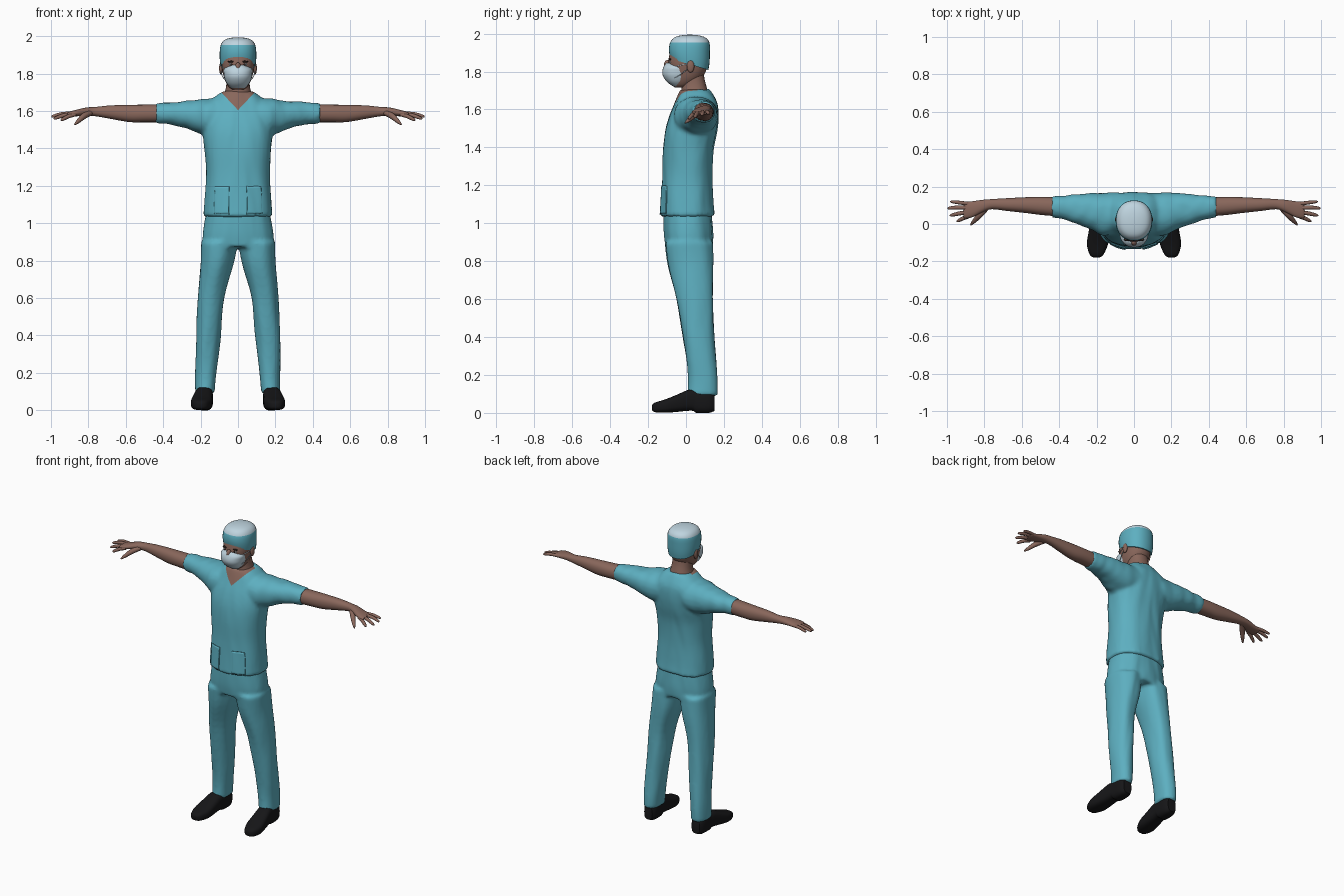
import bpy, bmesh, math
from mathutils import Matrix, Vector, noise

if "Cube" in bpy.data.objects:
    bpy.data.objects.remove(bpy.data.objects["Cube"])


def material(name, rgb, rough=0.8):
    m = bpy.data.materials.new(name)
    m.use_nodes = True
    m.diffuse_color = (*rgb, 1)
    node = m.node_tree.nodes["Principled BSDF"]
    node.inputs["Base Color"].default_value = (*rgb, 1)
    node.inputs["Roughness"].default_value = rough
    return m


TEAL = material("teal cloth", (0.11, 0.43, 0.53))
WHITE = material("pale cloth", (0.52, 0.66, 0.74))
SKIN = material("brown skin", (0.25, 0.135, 0.105))
BLACK = material("black leather", (0.008, 0.008, 0.009))
DARK = material("dark brown", (0.03, 0.018, 0.014))


def spline(rings, steps):
    """Smoothly interpolate ring values, passing through every ring."""
    out = []
    for i in range(len(rings) - 1):
        a, b = rings[max(i - 1, 0)], rings[i]
        c, d = rings[i + 1], rings[min(i + 2, len(rings) - 1)]
        for k in range(steps):
            t = k / steps
            out.append([q + 0.5 * t * (r - p + t * (2 * p - 5 * q + 4 * r - s + t * (3 * (q - r) + s - p)))
                        for p, q, r, s in zip(a, b, c, d)])
    return out + [list(rings[-1])]


def loft(bm, rings, axis="z", side=1, power=2.2, n=32, steps=4):
    """Rings are (position, centre a, centre b, radius a, radius b, tilt)."""
    rows = []
    for ring in spline([(*r, 0)[:6] for r in rings], steps):
        t, a, b, ra, rb, tilt = ring
        row = []
        for k in range(n):
            c, s = math.cos(math.tau * k / n), math.sin(math.tau * k / n)
            u = ra * math.copysign(abs(c) ** (2 / power), c)
            v = rb * math.copysign(abs(s) ** (2 / power), s)
            w = t + tilt * v
            co = {"z": (a + u, b + v, w), "x": (w, a + u, b + v), "y": (a + u, w, b + v)}[axis]
            row.append(bm.verts.new((co[0] * side, co[1], co[2])))
        rows.append(row)
    for lo, hi in zip(rows, rows[1:]):
        for k in range(n):
            bm.faces.new((lo[k], lo[(k + 1) % n], hi[(k + 1) % n], hi[k]))
    bm.faces.new(rows[0])
    bm.faces.new(rows[-1])


def ball(bm, centre, size):
    bmesh.ops.create_uvsphere(bm, u_segments=20, v_segments=12, radius=1,
                              matrix=Matrix.Translation(centre) @ Matrix.Diagonal((*size, 1)))


def finish(name, bm, *mats):
    bmesh.ops.recalc_face_normals(bm, faces=bm.faces)
    me = bpy.data.meshes.new(name)
    bm.to_mesh(me)
    bm.free()
    for m in mats:
        me.materials.append(m)
    obj = bpy.data.objects.new(name, me)
    bpy.context.collection.objects.link(obj)
    bpy.ops.object.select_all(action="DESELECT")
    obj.select_set(True)
    bpy.context.view_layer.objects.active = obj
    bpy.ops.object.shade_smooth_by_angle(angle=math.radians(50))
    return obj


def fuse(bm, voxel):
    """Blend overlapping lofts into one skin and add soft cloth folds."""
    obj = finish("blend", bm)
    rem = obj.modifiers.new("blend", "REMESH")
    rem.mode, rem.voxel_size = "VOXEL", voxel
    smo = obj.modifiers.new("soften", "SMOOTH")
    smo.iterations, smo.factor = 4, 0.5
    out = bmesh.new()
    out.from_object(obj, bpy.context.evaluated_depsgraph_get())
    bpy.data.objects.remove(obj)
    out.normal_update()
    for v, nrm in [(v, v.normal.copy()) for v in out.verts]:
        fold = noise.noise(Vector((v.co.x * 14, v.co.y * 14, v.co.z * 5 + abs(v.co.x) * 12)))
        v.co += nrm * fold * 0.005
    return out


# Shirt: torso and sleeves, with the V neck cut in
bm = bmesh.new()
loft(bm, [(1.035, 0, .01, .184, .145), (1.12, 0, .008, .178, .137), (1.25, 0, .008, .17, .131),
          (1.38, 0, .012, .178, .133), (1.48, 0, .027, .188, .138), (1.56, 0, .042, .188, .131),
          (1.63, 0, .054, .165, .113), (1.68, 0, .051, .118, .09), (1.705, 0, .047, .082, .075)], power=2.4)
for s in (1, -1):
    loft(bm, [(.05, .055, 1.57, .11, .1), (.16, .052, 1.567, .115, .1), (.22, .066, 1.572, .1, .087),
              (.3, .079, 1.583, .081, .068), (.38, .087, 1.588, .064, .057), (.44, .09, 1.588, .058, .053)],
         "x", s)
bm = fuse(bm, 0.011)
for s in (1, -1):
    bmesh.ops.bisect_plane(bm, geom=bm.verts[:] + bm.edges[:] + bm.faces[:],
                           plane_co=(0, 0, 1.605), plane_no=(-1.06 * s, 0, 1))
for f in bm.faces:
    c = f.calc_center_median()
    f.material_index = int(c.z > 1.605 + 1.06 * abs(c.x) and c.y < 0.06)
shirt = finish("shirt", bm, TEAL, SKIN)

# Shirt pockets wrapped on the front
for side, s in (("left", 1), ("right", -1)):
    bm = bmesh.new()
    bmesh.ops.create_grid(bm, x_segments=14, y_segments=14, size=0.5,
                          matrix=Matrix.Translation((s * .108, -.17, 1.125)) @
                          Matrix.Rotation(math.pi / 2, 4, "X") @ Matrix.Diagonal((.11, .15, 1, 1)))
    pocket = finish(side + "_pocket", bm, TEAL)
    wrap = pocket.modifiers.new("wrap", "SHRINKWRAP")
    wrap.target, wrap.wrap_mode, wrap.offset = shirt, "ABOVE_SURFACE", 0.003
    thick = pocket.modifiers.new("thickness", "SOLIDIFY")
    thick.thickness, thick.offset = 0.006, 0

# Trousers
bm = bmesh.new()
loft(bm, [(.87, 0, .015, .19, .124), (.95, 0, .013, .187, .13), (1.06, 0, .01, .168, .126)], power=2.4)
for s in (1, -1):
    loft(bm, [(.09, .176, .088, .052, .078), (.2, .172, .087, .056, .078), (.4, .158, .067, .066, .084),
              (.6, .144, .045, .071, .097), (.78, .112, .025, .088, .12), (.9, .1, .015, .098, .127)],
         side=s)
finish("trousers", fuse(bm, 0.011), TEAL)

# Neck and head
bm = bmesh.new()
loft(bm, [(1.64, 0, .052, .09, .078), (1.71, 0, .043, .068, .068), (1.76, 0, .036, .061, .062),
          (1.82, 0, .03, .06, .06)])
finish("neck", bm, SKIN)
bm = bmesh.new()
loft(bm, [(1.715, 0, -.028, .03, .03), (1.73, 0, -.018, .05, .055), (1.76, 0, -.002, .068, .08),
          (1.8, 0, .006, .08, .098), (1.85, 0, .01, .088, .104), (1.9, 0, .015, .088, .1)])
ball(bm, (0, -.098, 1.835), (.015, .018, .026))
for s in (1, -1):
    ball(bm, (s * .091, .024, 1.828), (.01, .02, .033))
finish("head", bm, SKIN)

# Eyes and brows
for side, s in (("left", 1), ("right", -1)):
    for part, mat, at, size in (("eye", WHITE, (.034, -.081, 1.849), (.014, .008, .006)),
                                ("iris", DARK, (.034, -.085, 1.849), (.006, .006, .006)),
                                ("brow", DARK, (.036, -.084, 1.864), (.02, .007, .005))):
        bm = bmesh.new()
        ball(bm, (at[0] * s, at[1], at[2]), size)
        finish(side + "_" + part, bm, mat)

# Face mask
bm = bmesh.new()
loft(bm, [(1.722, 0, -.045, .034, .024), (1.745, 0, -.045, .058, .055), (1.775, 0, -.045, .072, .076),
          (1.8, 0, -.045, .076, .08), (1.825, 0, -.045, .074, .073), (1.85, 0, -.045, .04, .062, .1)])
finish("face_mask", bm, WHITE)


def tubes(name, paths, mat, depth):
    """Paths are lists of (x, y, z, relative radius)."""
    cu = bpy.data.curves.new(name, "CURVE")
    cu.dimensions, cu.bevel_depth, cu.bevel_resolution, cu.use_fill_caps = "3D", depth, 3, True
    for path in paths:
        sp = cu.splines.new("POLY")
        pts = spline(path, 4)
        sp.points.add(len(pts) - 1)
        for p, (x, y, z, r) in zip(sp.points, pts):
            p.co, p.radius = (x, y, z, 1), r
        sp.use_smooth = True
    cu.materials.append(mat)
    bpy.context.collection.objects.link(bpy.data.objects.new(name, cu))


tubes("mask_straps", [[(s * .068, -.06, z, 1), (s * .085, -.02, z + d, 1), (s * .095, .035, 1.84, 1)]
                      for s in (1, -1) for z, d in ((1.825, .01), (1.765, .025))], WHITE, 0.002)

# Surgical cap: teal band and pale crown
bm = bmesh.new()
loft(bm, [(1.838, 0, .018, .093, .1, -.3), (1.87, 0, .018, .097, .106, -.22), (1.91, 0, .018, .098, .108, -.1),
          (1.952, 0, .02, .093, .104), (1.978, 0, .02, .075, .084), (1.99, 0, .02, .045, .05),
          (1.994, 0, .02, .012, .014)], steps=3)
for f in bm.faces:
    f.material_index = int(f.calc_center_median().z > 1.952)
finish("cap", bm, TEAL, WHITE)

# Arms, hands and shoes
for side, s in (("left", 1), ("right", -1)):
    bm = bmesh.new()
    loft(bm, [(.4, .091, 1.588, .051, .048), (.5, .097, 1.587, .048, .047), (.58, .101, 1.587, .042, .046),
              (.68, .104, 1.594, .034, .036), (.76, .106, 1.597, .027, .025), (.81, .096, 1.597, .033, .022),
              (.86, .08, 1.59, .042, .018), (.9, .074, 1.584, .044, .013), (.912, .073, 1.582, .038, .008)],
         "x", s, n=24)
    finish(side + "_arm", bm, SKIN)
    fingers = [[(.88, .108, 1.587, 1), (.93, .114, 1.586, 1), (.97, .119, 1.578, .8), (.982, .12, 1.575, .3)],
               [(.88, .086, 1.587, 1.1), (.94, .088, 1.584, 1.1), (.985, .085, 1.573, .85), (.997, .084, 1.569, .3)],
               [(.88, .064, 1.584, 1.1), (.93, .057, 1.577, 1.1), (.972, .048, 1.563, .85), (.985, .045, 1.558, .3)],
               [(.87, .046, 1.582, 1.1), (.905, .034, 1.572, 1.1), (.938, .018, 1.555, .85), (.947, .013, 1.55, .3)],
               [(.79, .085, 1.59, 1.5), (.825, .048, 1.572, 1.6), (.855, .015, 1.545, 1.1), (.873, -.005, 1.528, .4)]]
    tubes(side + "_fingers", [[(x * s, y, z, r) for x, y, z, r in f] for f in fingers], SKIN, 0.01)

    bm = bmesh.new()
    loft(bm, [(-.18, .2, .027, .014, .012), (-.165, .2, .029, .036, .025), (-.11, .196, .036, .056, .035),
              (-.05, .19, .05, .054, .045), (.01, .184, .066, .049, .055), (.04, .181, .067, .047, .057),
              (.055, .18, .063, .046, .063), (.12, .178, .06, .044, .06), (.15, .177, .055, .03, .045)],
         "y", s, power=3, n=28, steps=3)
    finish(side + "_shoe", bm, BLACK)
